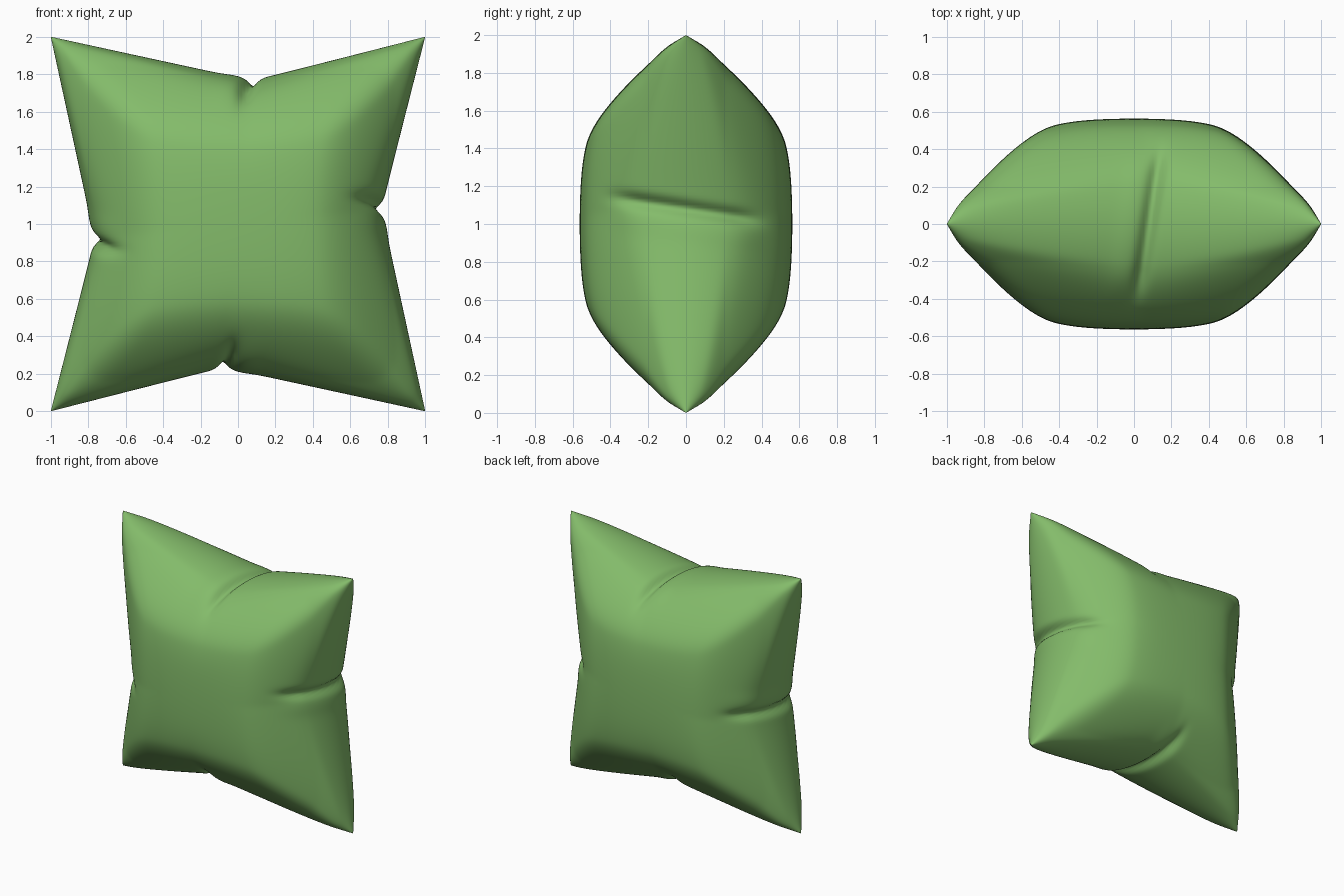
import bpy, bmesh, math

if "Cube" in bpy.data.objects:
    bpy.data.objects.remove(bpy.data.objects["Cube"])

N = 180          # grid cells per side
PINCH = 0.08     # offset of each pinch from the middle of its edge


def smoothstep(lo, hi, x):
    t = max(0.0, min(1.0, (x - lo) / (hi - lo)))
    return t * t * (3 - 2 * t)


def smooth_min(a, b, k):
    t = max(k - abs(a - b), 0.0) / k
    return min(a, b) - t * t * k / 4


def waist(v, c):
    # 0 at the pinch, 1 at the corners, nearly straight between
    d = v - c
    k = d / (1 - c) if d > 0 else -d / (1 + c)
    return min(1.0, math.sqrt(k * k + 0.0015 * (1 - k * k)))


def side_limit(r):
    # half thickness allowed at distance r from the middle: taper to the tips
    return 0.068 + 0.99 * (1 - r)


def crease(a, e, y):
    # fold across one edge: a runs along it, e points outward
    w = smoothstep(0.46, 0.74, e) * (1 - smoothstep(0.25, 0.50, abs(y)))
    d = a - (PINCH + 0.15 * y)
    if w == 0 or abs(d) > 0.35:
        return 0.0, 0.0
    groove = w * math.exp(-(d / 0.036) ** 2)
    lobe = w * math.exp(-((d + 0.10) / 0.065) ** 2)
    return -0.040 * groove + 0.005 * lobe, -0.045 * groove + 0.012 * lobe


def cushion_point(u, v, side):
    # star-like outline with four pulled-out corners
    x = u * (0.765 + 0.235 * waist(v, PINCH * u))
    z = v * (0.765 + 0.235 * waist(u, PINCH * v))
    # shallow dome with rounded sides, tapering to blunt tips
    bulge = math.sqrt(max(0.0, (1 - abs(u) ** 4.8) * (1 - abs(v) ** 4.8)))
    h = bulge * (0.563 - 0.115 * (x * x + z * z))
    for r in (abs(x), abs(z)):
        h = smooth_min(h, side_limit(r), min(0.12, 0.5 * h + 1e-6))
    y = side * max(h, 0.0)
    # pinched folds on top, bottom, right and left
    x0, z0, scale = x, z, 1.0
    for s in (1, -1):
        de, dy = crease(s * x0, s * z0, y)
        z += s * de
        scale += dy
        de, dy = crease(s * z0, s * x0, -y)
        x += s * de
        scale += dy
    return x, y * scale, z + 1


# Cushion: front and back sheets welded along the seam
bm = bmesh.new()
params = [math.sin(math.pi / 2 * (2 * i / N - 1)) for i in range(N + 1)]
for side in (-1, 1):
    g = [[bm.verts.new(cushion_point(u, v, side)) for v in params] for u in params]
    for i in range(N):
        for j in range(N):
            q = [g[i][j], g[i + 1][j], g[i + 1][j + 1], g[i][j + 1]]
            bm.faces.new(q if side < 0 else q[::-1])
bmesh.ops.remove_doubles(bm, verts=bm.verts, dist=0.00002)
bmesh.ops.recalc_face_normals(bm, faces=bm.faces)
# relax the slopes a little so the arms stay round
inner = [v for v in bm.verts if abs(v.co.y) > 0.02]
for _ in range(12):
    bmesh.ops.smooth_vert(bm, verts=inner, factor=0.5, use_axis_y=True)
for face in bm.faces:
    face.smooth = True

mesh = bpy.data.meshes.new("cushion")
bm.to_mesh(mesh)
bm.free()
cushion = bpy.data.objects.new("cushion", mesh)
bpy.context.collection.objects.link(cushion)

# Green fabric
fabric = bpy.data.materials.new("green fabric")
fabric.diffuse_color = (0.23, 0.50, 0.145, 1)
fabric.use_nodes = True
fabric.node_tree.nodes["Principled BSDF"].inputs["Base Color"].default_value = fabric.diffuse_color
mesh.materials.append(fabric)
